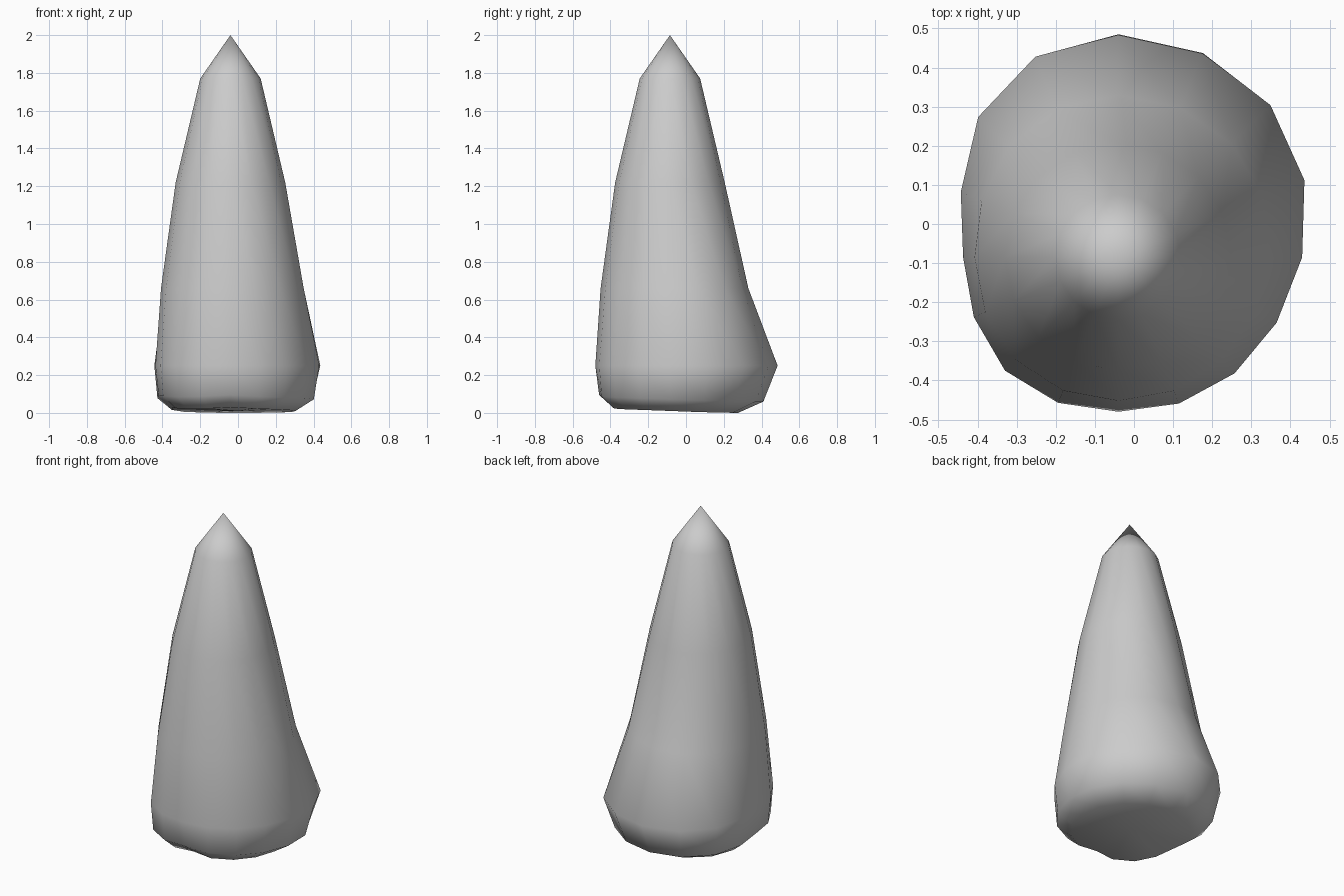
import bpy, bmesh, math

if "Cube" in bpy.data.objects:
    bpy.data.objects.remove(bpy.data.objects["Cube"])

SIDES = 16
AX, AY = -0.04, -0.085      # axis through the tip

# Foot radii, clockwise from the back; flare is 0 at the front and 1 at the back
foot = [.57, .565, .55, .515, .47, .438, .42, .405,
        .395, .403, .41, .40, .397, .436, .507, .555]
flare = [(r - 0.395) / 0.175 for r in foot]

# Rings: radius, added radius by flare, flare power, height, height drop by flare
rings = [
    (.29, .07, .3, .03, .03),
    (.375, .12, .7, .095, .035),
    (.395, .175, 1, .25, 0),
    (.367, .048, 1, .66, 0),
    (.29, 0, 1, 1.22, 0),
    (.16, 0, 1, 1.77, 0),
]

bm = bmesh.new()
loops = []
for r, add, power, z, drop in rings:
    loop = []
    for i, f in enumerate(flare):
        a = 2 * math.pi * i / SIDES
        rad = r + add * f ** power
        loop.append(bm.verts.new((AX + rad * math.sin(a), AY + rad * math.cos(a),
                                  z - drop * f ** .5)))
    loops.append(loop)

# Side walls
for lo, hi in zip(loops, loops[1:]):
    for i in range(SIDES):
        j = (i + 1) % SIDES
        bm.faces.new((lo[i], lo[j], hi[j], hi[i]))

# Pointed tip and underside
tip = bm.verts.new((AX, AY, 2.0))
base = bm.verts.new((0, -0.04, 0.01))
for i in range(SIDES):
    j = (i + 1) % SIDES
    bm.faces.new((loops[-1][i], loops[-1][j], tip))
    bm.faces.new((loops[0][j], loops[0][i], base))

bmesh.ops.recalc_face_normals(bm, faces=bm.faces[:])
for f in bm.faces:
    f.smooth = True
mesh = bpy.data.meshes.new("pointed_spike")
bm.to_mesh(mesh)
bm.free()
spike = bpy.data.objects.new("pointed_spike", mesh)
bpy.context.collection.objects.link(spike)
